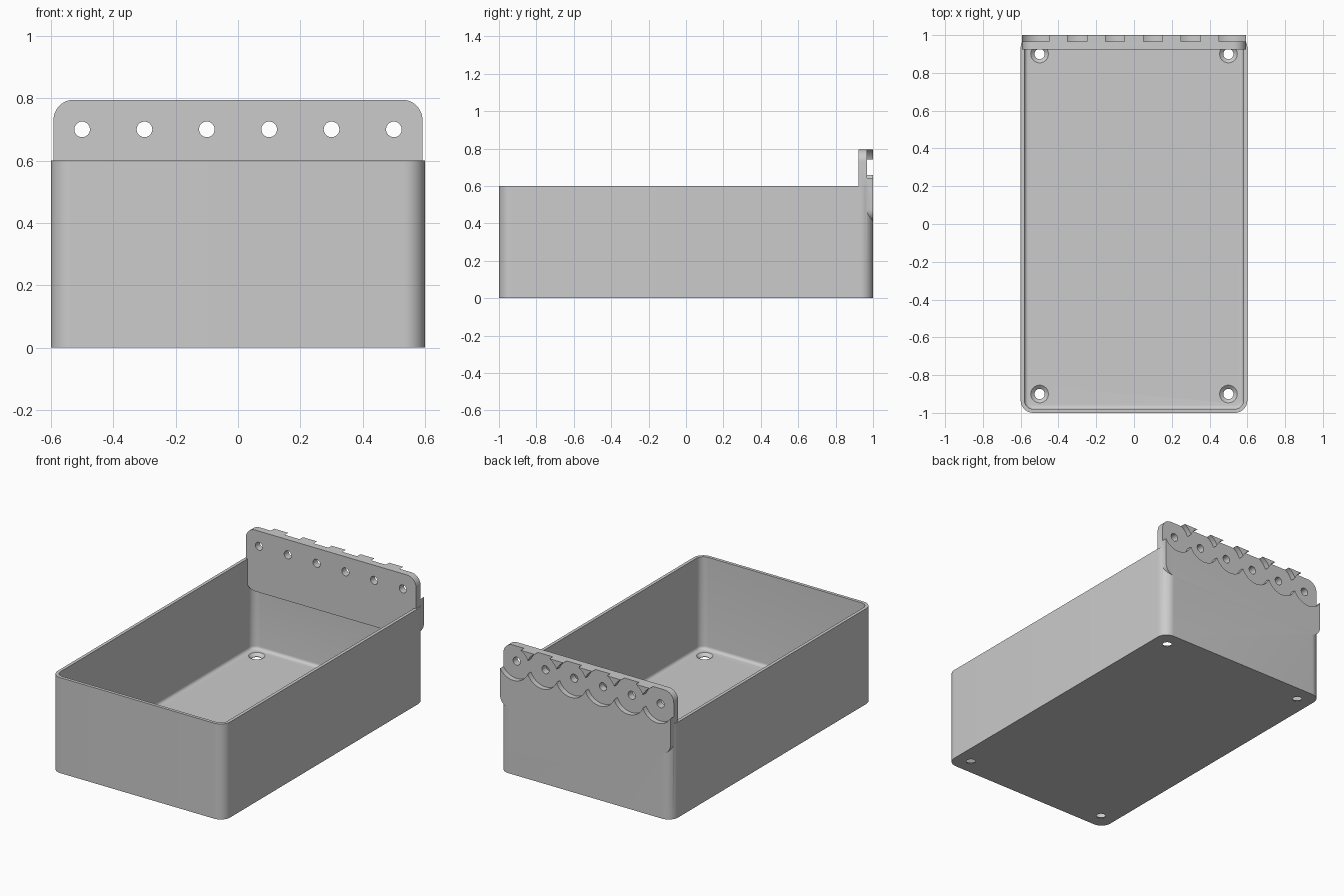
import bpy
import bmesh
import math
from mathutils import Matrix, Vector

if "Cube" in bpy.data.objects:
    bpy.data.objects.remove(bpy.data.objects["Cube"], do_unlink=True)

# Single grey plastic
grey = bpy.data.materials.new("grey plastic")
grey.use_nodes = True
colour = (0.6, 0.6, 0.6, 1)
grey.diffuse_color = colour
grey.node_tree.nodes["Principled BSDF"].inputs["Base Color"].default_value = colour

BACK = Matrix.Rotation(math.radians(90), 4, 'X')  # turns local z to -y, local y to z


def finish(name, bm):
    bmesh.ops.recalc_face_normals(bm, faces=bm.faces)
    mesh = bpy.data.meshes.new(name)
    bm.to_mesh(mesh)
    bm.free()
    mesh.materials.append(grey)
    obj = bpy.data.objects.new(name, mesh)
    bpy.context.collection.objects.link(obj)
    return obj


def rounded_block(name, half_w, half_l, radius, low, high, fillet=0, matrix=None):
    """Rounded rectangle extruded from low to high, with an optional filleted bottom edge."""
    bm = bmesh.new()
    steps = 12
    points = []
    for quarter, (sx, sy) in enumerate([(1, 1), (-1, 1), (-1, -1), (1, -1)]):
        for i in range(steps + 1):
            a = (quarter + i / steps) * math.pi / 2
            points.append((sx * (half_w - radius) + radius * math.cos(a),
                           sy * (half_l - radius) + radius * math.sin(a), low))
    base = bm.faces.new([bm.verts.new(p) for p in points])
    grown = bmesh.ops.extrude_face_region(bm, geom=[base], use_keep_orig=True)
    top = [v for v in grown["geom"] if isinstance(v, bmesh.types.BMVert)]
    bmesh.ops.translate(bm, verts=top, vec=(0, 0, high - low))
    if fillet:
        bmesh.ops.recalc_face_normals(bm, faces=bm.faces)
        rim = [e for e in bm.edges if all(abs(v.co.z - low) < 1e-5 for v in e.verts)]
        bmesh.ops.bevel(bm, geom=rim, offset=fillet, segments=6, profile=0.5, affect='EDGES')
    if matrix:
        bmesh.ops.transform(bm, matrix=matrix, verts=bm.verts)
    return finish(name, bm)


def round_cutter(centre, r_low, r_high, depth, along_y=False):
    bm = bmesh.new()
    turn = BACK if along_y else Matrix()
    bmesh.ops.create_cone(bm, cap_ends=True, segments=48, radius1=r_low, radius2=r_high,
                          depth=depth, matrix=Matrix.Translation(Vector(centre)) @ turn)
    obj = finish("cutter", bm)
    obj.hide_render = True
    return obj


def combine(obj, other, operation):
    """Apply a boolean and discard the second object."""
    mod = obj.modifiers.new("combine", 'BOOLEAN')
    mod.operation, mod.solver, mod.object = operation, 'EXACT', other
    bpy.context.view_layer.update()
    graph = bpy.context.evaluated_depsgraph_get()
    mesh = bpy.data.meshes.new_from_object(obj.evaluated_get(graph))
    obj.modifiers.clear()
    obj.data = mesh
    bpy.data.objects.remove(other, do_unlink=True)


# Open tray with thin walls and a filleted floor
tray = rounded_block("tray", 0.6, 1, 0.067, 0, 0.6)
cavity = rounded_block("cavity", 0.58, 0.98, 0.047, 0.02, 0.8, fillet=0.02)
combine(tray, cavity, 'DIFFERENCE')

# Rounded mounting plate rising from the back wall
bottom, top = 0.41, 0.795
place = Matrix.Translation((0, 0, (bottom + top) / 2)) @ BACK
plate = rounded_block("mounting_plate", 0.592, (top - bottom) / 2, 0.065, -1, -0.923,
                      matrix=place)
combine(tray, plate, 'UNION')

# Six plate holes, each with an overlapping round recess on the back
for i in range(6):
    x = -0.5 + 0.2 * i
    combine(tray, round_cutter((x, 1.017, 0.7), 0.108, 0.108, 0.1, True), 'DIFFERENCE')
    combine(tray, round_cutter((x, 0.95, 0.7), 0.025, 0.025, 0.3, True), 'DIFFERENCE')

# Countersunk screw holes in the floor corners
for x in (-0.5, 0.5):
    for y in (-0.9, 0.9):
        combine(tray, round_cutter((x, y, 0), 0.027, 0.027, 0.1), 'DIFFERENCE')
        combine(tray, round_cutter((x, y, 0.015), 0.027, 0.055, 0.024), 'DIFFERENCE')

# Smooth the rounded corners, keep edges sharp
bpy.ops.object.select_all(action='DESELECT')
tray.select_set(True)
bpy.context.view_layer.objects.active = tray
bpy.ops.object.shade_smooth_by_angle(angle=math.radians(30))
